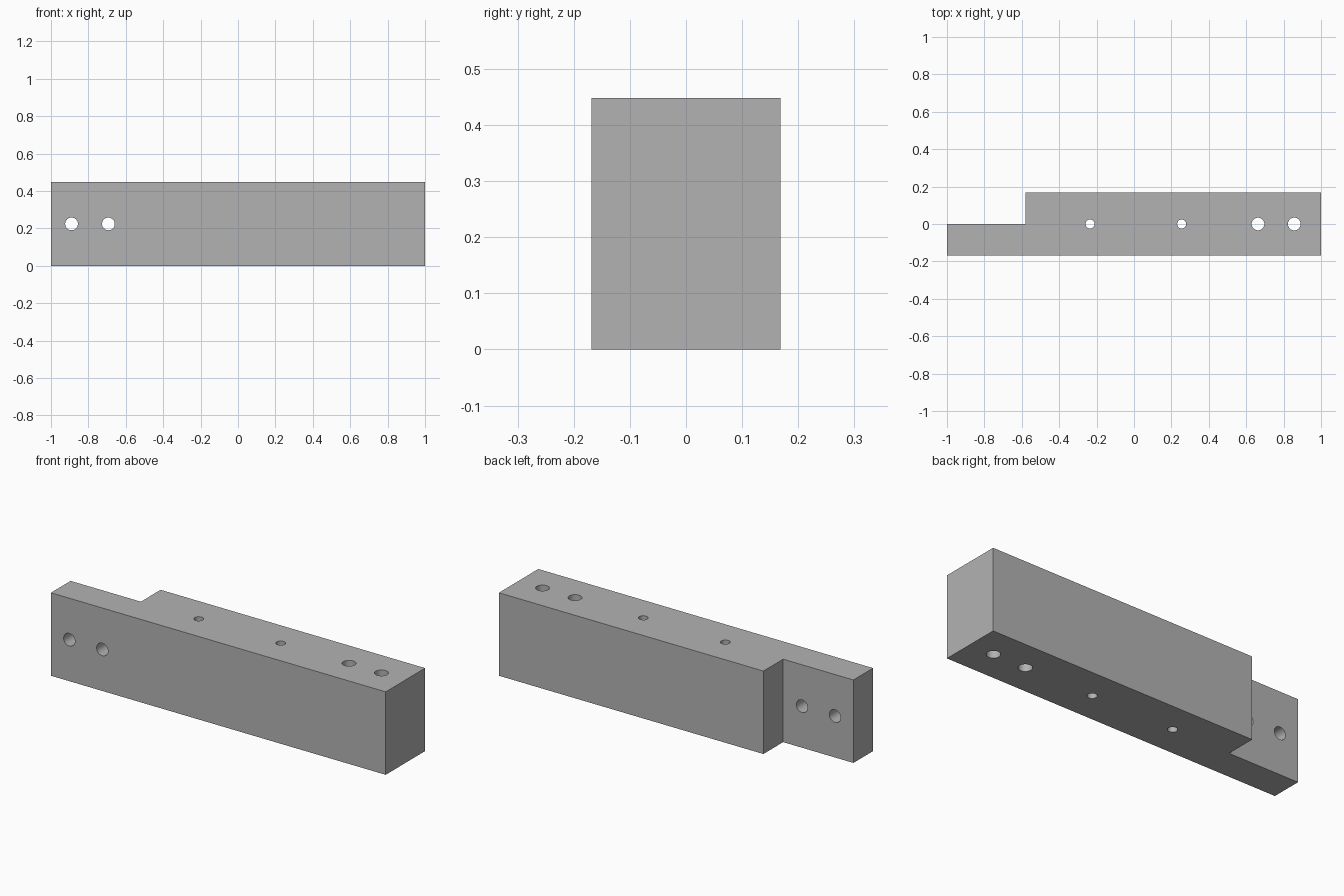
import bpy
import bmesh
from mathutils import Matrix

if "Cube" in bpy.data.objects:
    bpy.data.objects.remove(bpy.data.objects["Cube"], do_unlink=True)

HEIGHT, HALF_DEPTH, NOTCH_X = 0.448, 0.168, -0.58
BIG, SMALL = 0.034, 0.024

# Plain grey material
grey = bpy.data.materials.new("plain grey")
grey.use_nodes = True
colour = (0.45, 0.45, 0.45, 1)
grey.diffuse_color = colour
grey.node_tree.nodes["Principled BSDF"].inputs["Base Color"].default_value = colour


def add_object(name, bm):
    bmesh.ops.recalc_face_normals(bm, faces=bm.faces)
    mesh = bpy.data.meshes.new(name)
    bm.to_mesh(mesh)
    bm.free()
    mesh.materials.append(grey)
    obj = bpy.data.objects.new(name, mesh)
    bpy.context.collection.objects.link(obj)
    return obj


# Block with a half-depth tongue at one end
profile = [(-1, -HALF_DEPTH), (1, -HALF_DEPTH), (1, HALF_DEPTH),
           (NOTCH_X, HALF_DEPTH), (NOTCH_X, 0), (-1, 0)]
bm = bmesh.new()
base = bm.faces.new([bm.verts.new((x, y, 0)) for x, y in profile])
top = bmesh.ops.extrude_face_region(bm, geom=[base])["geom"]
bmesh.ops.translate(bm, vec=(0, 0, HEIGHT),
                    verts=[v for v in top if isinstance(v, bmesh.types.BMVert)])
block = add_object("notched_block", bm)

# Drill shafts: vertical through the body, front to back through the tongue
bm = bmesh.new()


def add_shaft(x, radius, across=False):
    place = Matrix.Translation((x, 0, HEIGHT / 2))
    if across:
        place = place @ Matrix.Rotation(1.5707963, 4, "X")
    bmesh.ops.create_cone(bm, cap_ends=True, segments=32, radius1=radius,
                          radius2=radius, depth=1, matrix=place)


for x, radius in ((-0.235, SMALL), (0.255, SMALL), (0.663, BIG), (0.857, BIG)):
    add_shaft(x, radius)
for x in (-0.89, -0.693):
    add_shaft(x, BIG, across=True)
drill = add_object("hole_cutter", bm)
drill.hide_render = True
drill.hide_viewport = True

# Cut the holes and shade their walls smooth
cut = block.modifiers.new("holes", "BOOLEAN")
cut.operation = "DIFFERENCE"
cut.solver = "EXACT"
cut.object = drill
bpy.ops.object.select_all(action="DESELECT")
block.select_set(True)
bpy.context.view_layer.objects.active = block
bpy.ops.object.modifier_apply(modifier=cut.name)
bpy.data.objects.remove(drill, do_unlink=True)
bpy.ops.object.shade_smooth_by_angle()
